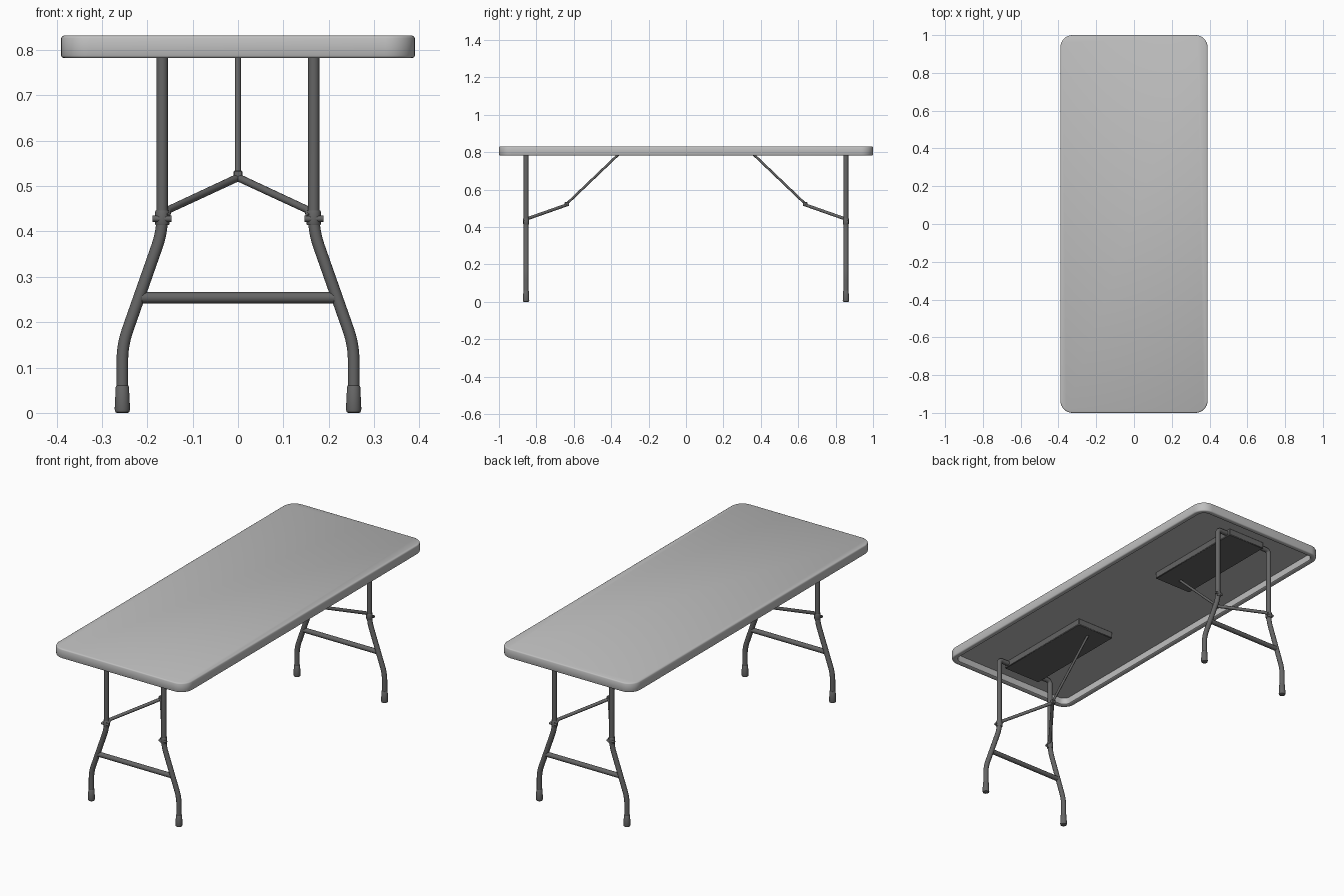
import bpy, bmesh, math
from mathutils import Vector

if "Cube" in bpy.data.objects:
    bpy.data.objects.remove(bpy.data.objects["Cube"])


def material(name, value):
    m = bpy.data.materials.new(name)
    m.diffuse_color = (value, value, value, 1)
    m.use_nodes = True
    m.node_tree.nodes["Principled BSDF"].inputs["Base Color"].default_value = m.diffuse_color
    return m


PLASTIC = material("light grey plastic", 0.52)
STEEL = material("dark grey steel", 0.13)


def finish(ob, mat, angle=40):
    ob.data.materials.clear()
    ob.data.materials.append(mat)
    bpy.ops.object.select_all(action='DESELECT')
    ob.select_set(True)
    bpy.context.view_layer.objects.active = ob
    bpy.ops.object.shade_smooth_by_angle(angle=math.radians(angle))
    return ob


def from_bmesh(name, bm, mat):
    bmesh.ops.recalc_face_normals(bm, faces=bm.faces)
    me = bpy.data.meshes.new(name)
    bm.to_mesh(me)
    bm.free()
    ob = bpy.data.objects.new(name, me)
    bpy.context.collection.objects.link(ob)
    return finish(ob, mat)


def fillet(points, radius, steps=6):
    """Round the inner corners of a path; radius is the cut-back distance."""
    pts = [Vector(p) for p in points]
    out = [pts[0]]
    for a, b, c in zip(pts, pts[1:], pts[2:]):
        p, q = b + (a - b).normalized() * radius, b + (c - b).normalized() * radius
        for i in range(steps + 1):
            t = i / steps
            out.append(p * (1 - t) ** 2 + b * 2 * t * (1 - t) + q * t * t)
    return out + [pts[-1]]


def tube(name, points, radius, mat=STEEL):
    cu = bpy.data.curves.new(name, 'CURVE')
    cu.dimensions = '3D'
    cu.bevel_depth = radius
    cu.bevel_resolution = 4
    cu.use_fill_caps = True
    sp = cu.splines.new('POLY')
    sp.points.add(len(points) - 1)
    for v, p in zip(sp.points, points):
        v.co = (*p, 1)
    ob = bpy.data.objects.new(name, cu)
    bpy.context.collection.objects.link(ob)
    bpy.ops.object.select_all(action='DESELECT')
    ob.select_set(True)
    bpy.context.view_layer.objects.active = ob
    bpy.ops.object.convert(target='MESH')
    return finish(bpy.context.object, mat)


def box(name, center, size, bevel=0.002):
    bm = bmesh.new()
    bmesh.ops.create_cube(bm, size=1)
    bmesh.ops.scale(bm, vec=size, verts=bm.verts)
    bmesh.ops.translate(bm, vec=center, verts=bm.verts)
    bmesh.ops.bevel(bm, geom=bm.edges[:], offset=bevel, segments=1, affect='EDGES')
    return from_bmesh(name, bm, STEEL)


def turned(name, center, profile, sides=20):
    """Closed solid of revolution around z from (radius, z) pairs."""
    bm = bmesh.new()
    rings = [[bm.verts.new((center[0] + r * math.cos(2 * math.pi * i / sides),
                            center[1] + r * math.sin(2 * math.pi * i / sides),
                            center[2] + z)) for i in range(sides)] for r, z in profile]
    loft(bm, rings)
    return from_bmesh(name, bm, STEEL)


def loft(bm, rings):
    for a, b in zip(rings, rings[1:]):
        for i in range(len(a)):
            j = (i + 1) % len(a)
            bm.faces.new((a[i], a[j], b[j], b[i]))
    bm.faces.new(rings[0])
    bm.faces.new(rings[-1])


# Tabletop: rounded slab with a hollow underside and a rim
def outline(bm, inset, z, steps=8):
    verts, r = [], 0.065
    for k, (sx, sy) in enumerate(((1, 1), (-1, 1), (-1, -1), (1, -1))):
        for i in range(steps + 1):
            a = math.pi / 2 * (k + i / steps)
            verts.append(bm.verts.new((sx * (0.39 - r) + (r - inset) * math.cos(a),
                                       sy * (1.0 - r) + (r - inset) * math.sin(a), z)))
    return verts


bm = bmesh.new()
section = [(0.006, 0.832), (0.002, 0.830), (0, 0.826), (0, 0.788), (0.002, 0.784),
           (0.006, 0.782), (0.024, 0.782), (0.028, 0.785), (0.028, 0.820)]
loft(bm, [outline(bm, inset, z) for inset, z in section])
from_bmesh("tabletop", bm, PLASTIC)

for s, end in ((-1, "front"), (1, "back")):
    y = s * 0.855
    # Bent tube frame: two legs joined by a bar under the top
    half = [(0.255, y, 0.02), (0.255, y, 0.15), (0.167, y, 0.40), (0.167, y, 0.803)]
    lower = fillet(half, 0.035)[:-1]
    corner = fillet([half[2], half[3], (0, y, 0.803)], 0.022)[1:-1]
    side = lower + corner
    tube(end + "_leg_frame", side + [Vector((-p.x, p.y, p.z)) for p in reversed(side)], 0.0128)
    tube(end + "_crossbar", [(-0.212, y, 0.254), (0.212, y, 0.254)], 0.0125)

    # Mounting channel under the top
    box(end + "_mounting_box", (0, s * 0.59, 0.803), (0.22, 0.58, 0.036), 0.003)

    # Folding brace: one long link and a split pair of arms
    knee = (0, s * 0.637, 0.525)
    tube(end + "_brace_link", [(0, s * 0.352, 0.797), knee], 0.0065)
    box(end + "_brace_collar", (0, s * 0.637, 0.523), (0.02, 0.024, 0.022))
    for m, hand in ((-1, "left"), (1, "right")):
        tube(f"{end}_{hand}_brace_arm",
             [(0, s * 0.637, 0.519), (m * 0.155, s * 0.842, 0.447), (m * 0.158, s * 0.862, 0.432)], 0.0085)
        # Clamp and bolt on the leg
        turned(f"{end}_{hand}_clamp", (m * 0.167, y, 0.43),
               [(0.0145, -0.016), (0.0155, -0.014), (0.0155, 0.014), (0.0145, 0.016)])
        tube(f"{end}_{hand}_bolt", [(m * 0.147, y + s * 0.008, 0.428), (m * 0.188, y + s * 0.008, 0.428)], 0.007)
        # Foot cap
        turned(f"{end}_{hand}_foot", (m * 0.255, y, 0),
               [(0.0125, 0), (0.0155, 0.002), (0.017, 0.008), (0.0145, 0.058), (0.013, 0.060)])
